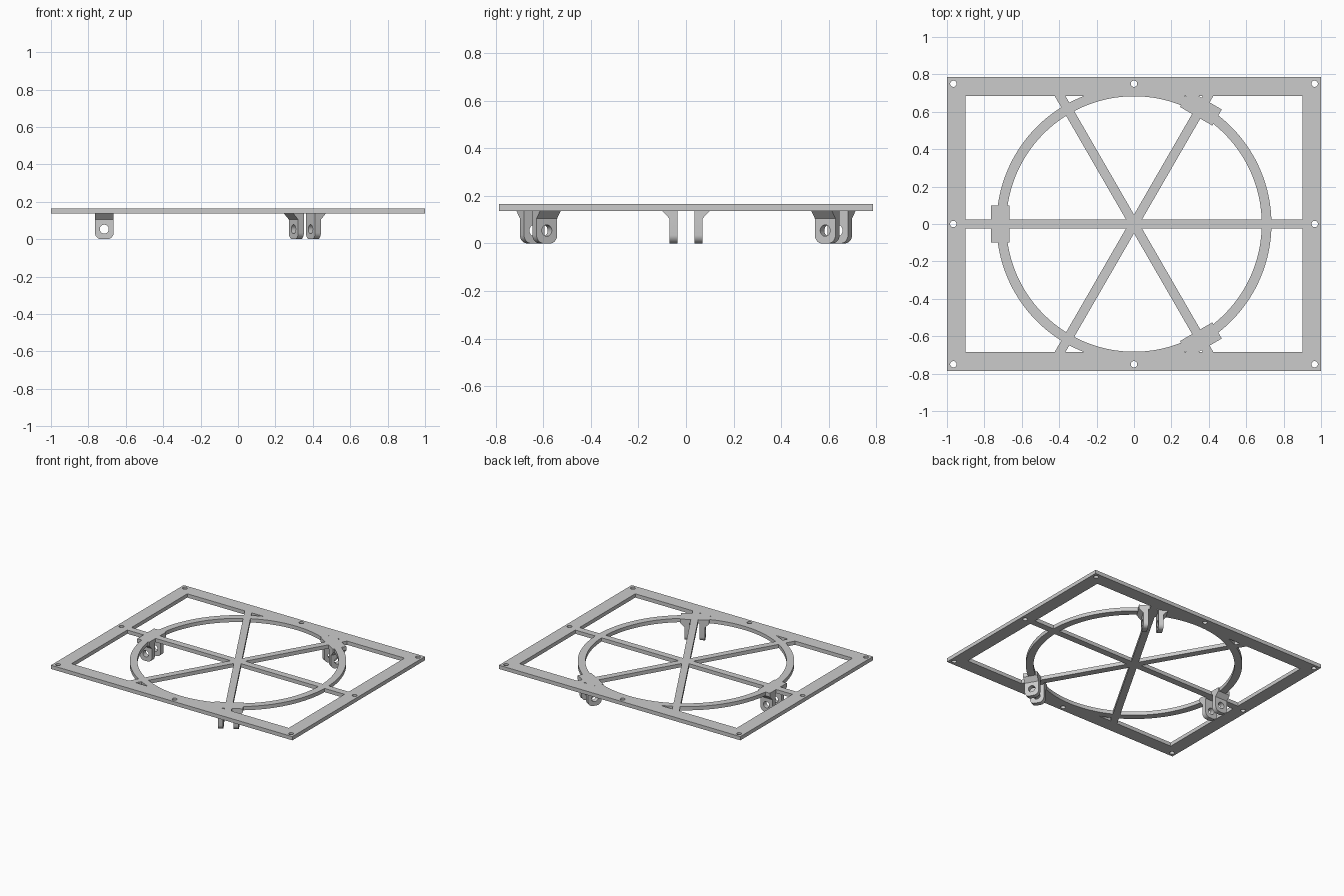
import bpy, bmesh
from math import pi, sin, cos, radians
from mathutils import Matrix, Vector

cube = bpy.data.objects.get("Cube")
if cube:
    bpy.data.objects.remove(cube, do_unlink=True)

grey = bpy.data.materials.new("plain_grey")
grey.use_nodes = True
grey.diffuse_color = (0.6, 0.6, 0.6, 1)
grey.node_tree.nodes["Principled BSDF"].inputs["Base Color"].default_value = (0.6, 0.6, 0.6, 1)

BOTTOM, TOP = 0.137, 0.165


def prism(name, outline, depth):
    """Extrude a closed 3D outline along the depth vector."""
    bm = bmesh.new()
    face = bm.faces.new([bm.verts.new(p) for p in outline])
    ext = bmesh.ops.extrude_face_region(bm, geom=[face])
    moved = [v for v in ext["geom"] if isinstance(v, bmesh.types.BMVert)]
    bmesh.ops.translate(bm, verts=moved, vec=Vector(depth))
    bmesh.ops.recalc_face_normals(bm, faces=bm.faces)
    mesh = bpy.data.meshes.new(name)
    bm.to_mesh(mesh)
    bm.free()
    mesh.materials.append(grey)
    obj = bpy.data.objects.new(name, mesh)
    bpy.context.collection.objects.link(obj)
    return obj


def slab(name, x0, x1, y0, y1, angle=0, z0=BOTTOM, z1=TOP):
    turn = Matrix.Rotation(angle, 4, "Z")
    corners = [(x0, y0), (x1, y0), (x1, y1), (x0, y1)]
    return prism(name, [turn @ Vector((x, y, z0)) for x, y in corners], (0, 0, z1 - z0))


def disc(name, x, y, r, sides, z0=BOTTOM, z1=TOP):
    ring = [2 * pi * i / sides for i in range(sides)]
    return prism(name, [(x + r * cos(a), y + r * sin(a), z0) for a in ring], (0, 0, z1 - z0))


def activate(obj):
    bpy.ops.object.select_all(action="DESELECT")
    obj.select_set(True)
    bpy.context.view_layer.objects.active = obj


def combine(target, other, operation):
    """Apply a boolean and remove the helper."""
    mod = target.modifiers.new("combine", "BOOLEAN")
    mod.operation, mod.object, mod.solver = operation, other, "EXACT"
    activate(target)
    bpy.ops.object.modifier_apply(modifier=mod.name)
    bpy.data.objects.remove(other, do_unlink=True)


# Rectangular frame with its opening
frame = slab("mounting_frame", -1, 1, -0.785, 0.785)
combine(frame, slab("opening", -0.9, 0.9, -0.685, 0.685, z0=0, z1=0.3), "DIFFERENCE")

# Ring
ring = disc("ring", 0, 0, 0.735, 128)
combine(ring, disc("ring_hole", 0, 0, 0.683, 128, 0, 0.3), "DIFFERENCE")
combine(frame, ring, "UNION")

# Spokes reaching into the frame
for angle, reach in ((0, 0.93), (60, 0.84), (120, 0.84)):
    combine(frame, slab("spoke", -reach, reach, -0.025, 0.025, radians(angle)), "UNION")

# Bracket pads on the ring
BRACKET_ANGLES = [radians(a) for a in (60, 180, 300)]
for angle in BRACKET_ANGLES:
    combine(frame, slab("pad", 0.665, 0.765, -0.1, 0.1, angle), "UNION")

# Screw holes round the border
for i in (-1, 0, 1):
    for j in (-1, 0, 1):
        if i or j:
            combine(frame, disc("screw_hole", 0.966 * i, 0.75 * j, 0.017, 24, 0, 0.3), "DIFFERENCE")

# Hanging lug: rounded foot, flared root and pin hole
MID, HALF, ROUND = 0.715, 0.05, 0.035
outline = [(MID + HALF, 0.035, BOTTOM), (MID - HALF, 0.035, BOTTOM)]
for side, start in ((-1, pi), (1, 1.5 * pi)):
    for k in range(9):
        a = start + k * pi / 16
        outline.append((MID + side * (HALF - ROUND) + ROUND * cos(a), 0.035, ROUND + ROUND * sin(a)))
lug = prism("bracket_lugs", outline, (0, 0.035, 0))
flare = [(0.05, BOTTOM), (0.1, BOTTOM), (0.07, 0.105), (0.05, 0.105)]
combine(lug, prism("flare", [(MID - HALF, y, z) for y, z in flare], (2 * HALF, 0, 0)), "UNION")
circle = [2 * pi * k / 32 for k in range(32)]
pin = prism("pin_hole", [(MID + 0.024 * cos(a), 0, 0.054 + 0.024 * sin(a)) for a in circle], (0, 0.2, 0))
combine(lug, pin, "DIFFERENCE")

# Mirror into a pair and smooth the rounded faces
mirror = lug.modifiers.new("pair", "MIRROR")
mirror.use_axis = (False, True, False)
activate(lug)
bpy.ops.object.modifier_apply(modifier=mirror.name)
for obj in (frame, lug):
    activate(obj)
    bpy.ops.object.shade_smooth_by_angle(angle=radians(30))

# One bracket under each pad
for name, angle in zip(("back", "right", "front"), BRACKET_ANGLES):
    bracket = lug if name == "back" else lug.copy()
    bracket.name = name + "_bracket_lugs"
    if bracket is not lug:
        bpy.context.collection.objects.link(bracket)
    bracket.rotation_euler.z = angle
